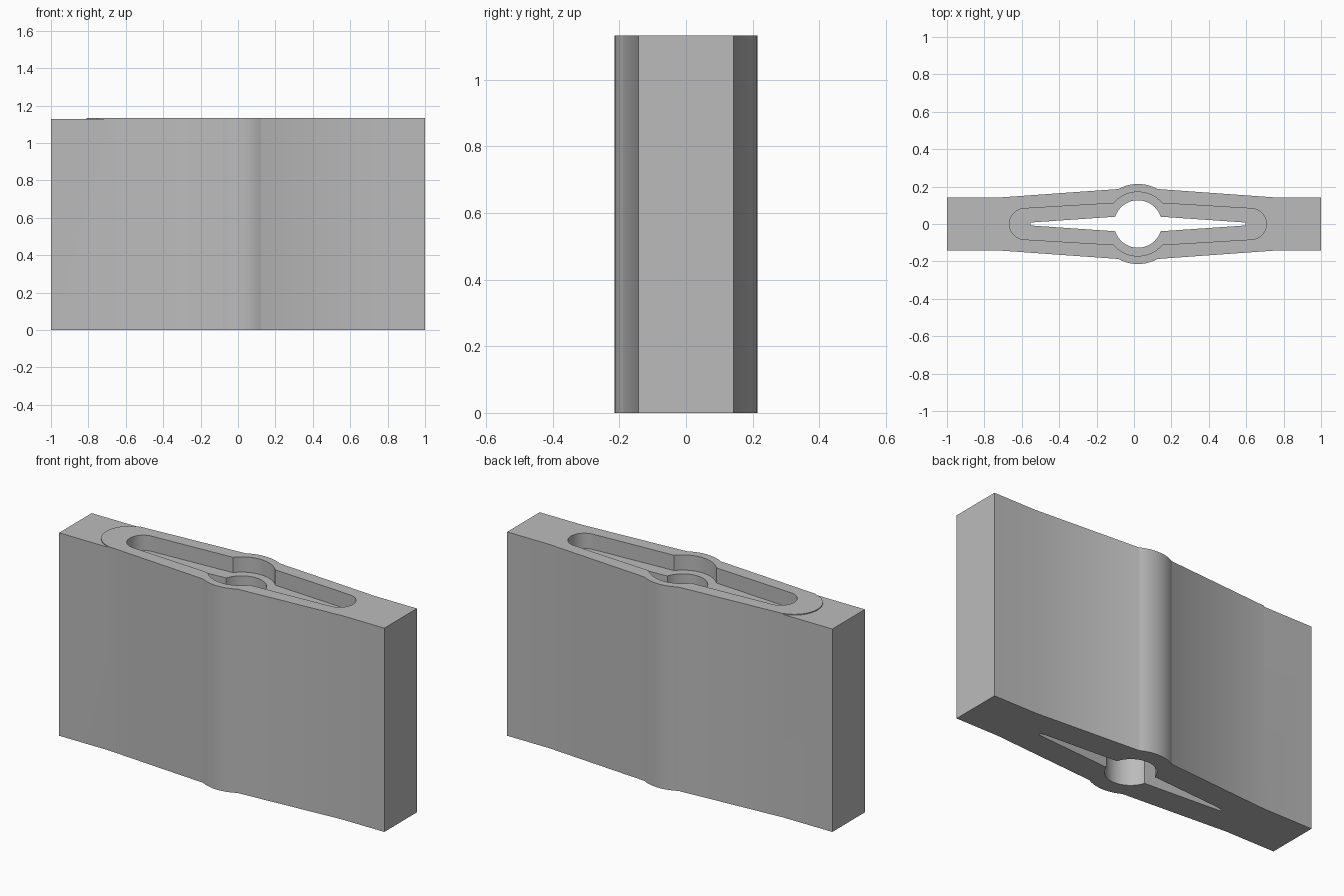
import bpy, bmesh, math

if "Cube" in bpy.data.objects:
    bpy.data.objects.remove(bpy.data.objects["Cube"])

HEIGHT = 1.133
CX = 0.021          # centre of the bore, slightly off the block's middle


def arc(cx, r, a0, a1, n):
    return [(cx + r * math.cos(math.radians(a0 + (a1 - a0) * i / n)),
             r * math.sin(math.radians(a0 + (a1 - a0) * i / n))) for i in range(n + 1)]


def bulged_outline(r, shoulder_y, right_end, left_end):
    """Closed counter-clockwise outline: end, bulge arc, end, bulge arc."""
    a = math.degrees(math.asin(shoulder_y / r))
    return (right_end + arc(CX, r, a, 180 - a, 32)
            + left_end + arc(CX, r, 180 + a, 360 - a, 32))


def extrude(name, pts, z0, z1):
    bm = bmesh.new()
    face = bm.faces.new([bm.verts.new((x, y, z0)) for x, y in pts])
    ext = bmesh.ops.extrude_face_region(bm, geom=[face])
    top = [v for v in ext["geom"] if isinstance(v, bmesh.types.BMVert)]
    bmesh.ops.translate(bm, verts=top, vec=(0, 0, z1 - z0))
    bmesh.ops.recalc_face_normals(bm, faces=bm.faces)
    mesh = bpy.data.meshes.new(name)
    bm.to_mesh(mesh)
    bm.free()
    ob = bpy.data.objects.new(name, mesh)
    bpy.context.collection.objects.link(ob)
    return ob


def cut(target, cutter):
    bpy.context.view_layer.objects.active = target
    mod = target.modifiers.new("cut", 'BOOLEAN')
    mod.operation, mod.solver, mod.object = 'DIFFERENCE', 'EXACT', cutter
    bpy.ops.object.modifier_apply(modifier=mod.name)
    bpy.data.objects.remove(cutter)


# Block body: square ends, tapered flanks, round bulge
E, T = 0.143, 0.721
body = extrude("block_body", bulged_outline(
    0.214, 0.187,
    [(CX + T, -E), (1, -E), (1, E), (CX + T, E)],
    [(CX - T, E), (-1, E), (-1, -E), (CX - T, -E)]), 0, HEIGHT)

# Shallow recess in the top
R, D = 0.083, 0.604
cut(body, extrude("recess_cutter", bulged_outline(
    0.171, 0.111, arc(CX + D, R, -90, 90, 20), arc(CX - D, R, 90, 270, 20)),
    HEIGHT - 0.085, HEIGHT + 0.1))

# Bore and tapering slot all the way through
S, W = 0.574, 0.008
cut(body, extrude("slot_cutter", bulged_outline(
    0.127, 0.039, [(CX + S, -W), (CX + S, W)], [(CX - S, W), (CX - S, -W)]),
    -0.1, HEIGHT + 0.1))

# Slightly lower left end, bounded by a rounded step
cut(body, extrude("step_cutter",
    [(-1.1, -0.3), (-0.70, -0.3)] + arc(-0.666, 0.144, 256, 104, 24)
    + [(-0.70, 0.3), (-1.1, 0.3)], HEIGHT - 0.005, HEIGHT + 0.1))

# Finish
grey = bpy.data.materials.new("plain_grey")
grey.diffuse_color = (0.5, 0.5, 0.5, 1)
grey.use_nodes = True
grey.node_tree.nodes["Principled BSDF"].inputs["Base Color"].default_value = grey.diffuse_color
body.data.materials.clear()
body.data.materials.append(grey)
bpy.ops.object.select_all(action='DESELECT')
body.select_set(True)
bpy.context.view_layer.objects.active = body
bpy.ops.object.shade_smooth_by_angle(angle=math.radians(25))
